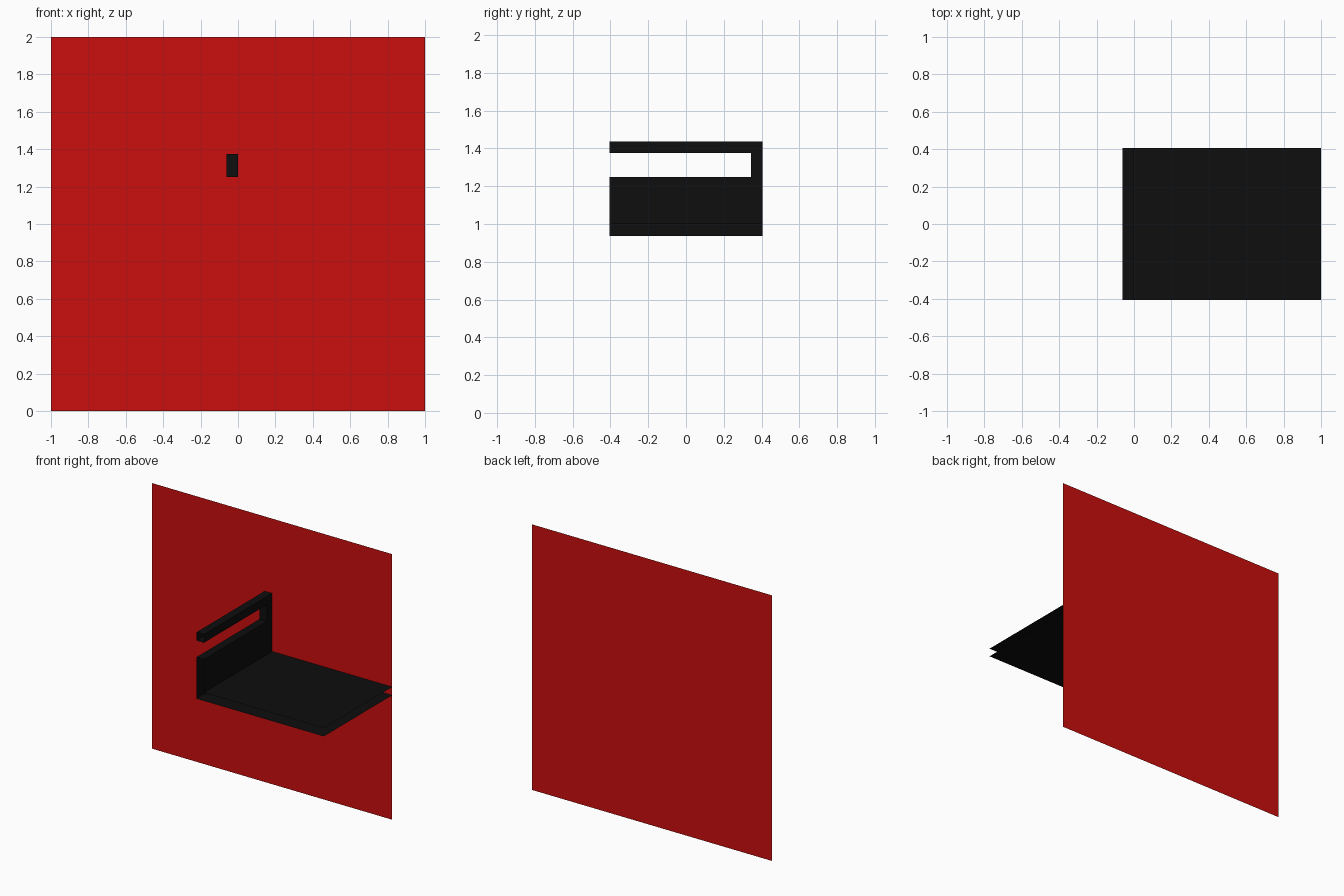
import bpy
import bmesh

cube = bpy.data.objects.get("Cube")
if cube:
    bpy.data.objects.remove(cube, do_unlink=True)

U = 1 / 16            # wall thickness module
D = 6.5 * U           # half depth
POST = D - U          # front of the rear post
X0, X1 = -U, 0.0      # upright, outer and inner side
BASE, SEAT = 1 - U, 1.0
SLOT_LOW, SLOT_HIGH, TOP = 1.25, 1.375, 1.4375


def material(name, colour):
    mat = bpy.data.materials.new(name)
    mat.use_nodes = True
    mat.diffuse_color = colour
    mat.node_tree.nodes["Principled BSDF"].inputs["Base Color"].default_value = colour
    return mat


red = material("red", (0.60, 0.0044, 0.0044, 1))
black = material("black", (0.0044, 0.0044, 0.0044, 1))


def build(name, mat, panels):
    """Each panel: (axis, position, range on next axis, range on the one after, facing)."""
    bm = bmesh.new()
    for axis, at, (a0, a1), (b0, b1), facing in panels:
        verts = []
        for a, b in ((a0, b0), (a1, b0), (a1, b1), (a0, b1)):
            co = [0.0, 0.0, 0.0]
            co[axis] = at
            co[(axis + 1) % 3] = a
            co[(axis + 2) % 3] = b
            verts.append(bm.verts.new(co))
        bm.faces.new(verts if facing > 0 else verts[::-1])
    bmesh.ops.remove_doubles(bm, verts=bm.verts, dist=0.0001)
    mesh = bpy.data.meshes.new(name)
    bm.to_mesh(mesh)
    bm.free()
    mesh.materials.append(mat)
    obj = bpy.data.objects.new(name, mesh)
    bpy.context.collection.objects.link(obj)
    return obj


depth, slot_depth, wall = (-D, D), (-D, POST), (X0, X1)

# Flat red sheet behind everything
build("back_panel", red, [(1, D, (0, 2), (-1, 1), -1)])

# Hollow shelf, open at the front and the far end
build("shelf", black, [
    (2, SEAT, (X1, 1), depth, 1),
    (2, BASE, (X0, 1), depth, -1),
])

# Hollow lower wall with the slot floor on top
build("lower_wall", black, [
    (0, X0, depth, (BASE, SLOT_LOW), -1),
    (0, X1, depth, (SEAT, SLOT_LOW), 1),
    (2, SLOT_LOW, wall, slot_depth, 1),
])

# Rear post closing the slot
build("rear_post", black, [
    (0, X0, (POST, D), (SLOT_LOW, SLOT_HIGH), -1),
    (0, X1, (POST, D), (SLOT_LOW, SLOT_HIGH), 1),
    (1, POST, (SLOT_LOW, SLOT_HIGH), wall, -1),
])

# Hollow top rail, open at the front
build("top_rail", black, [
    (0, X0, depth, (SLOT_HIGH, TOP), -1),
    (0, X1, depth, (SLOT_HIGH, TOP), 1),
    (2, TOP, wall, depth, 1),
    (2, SLOT_HIGH, wall, slot_depth, -1),
])
